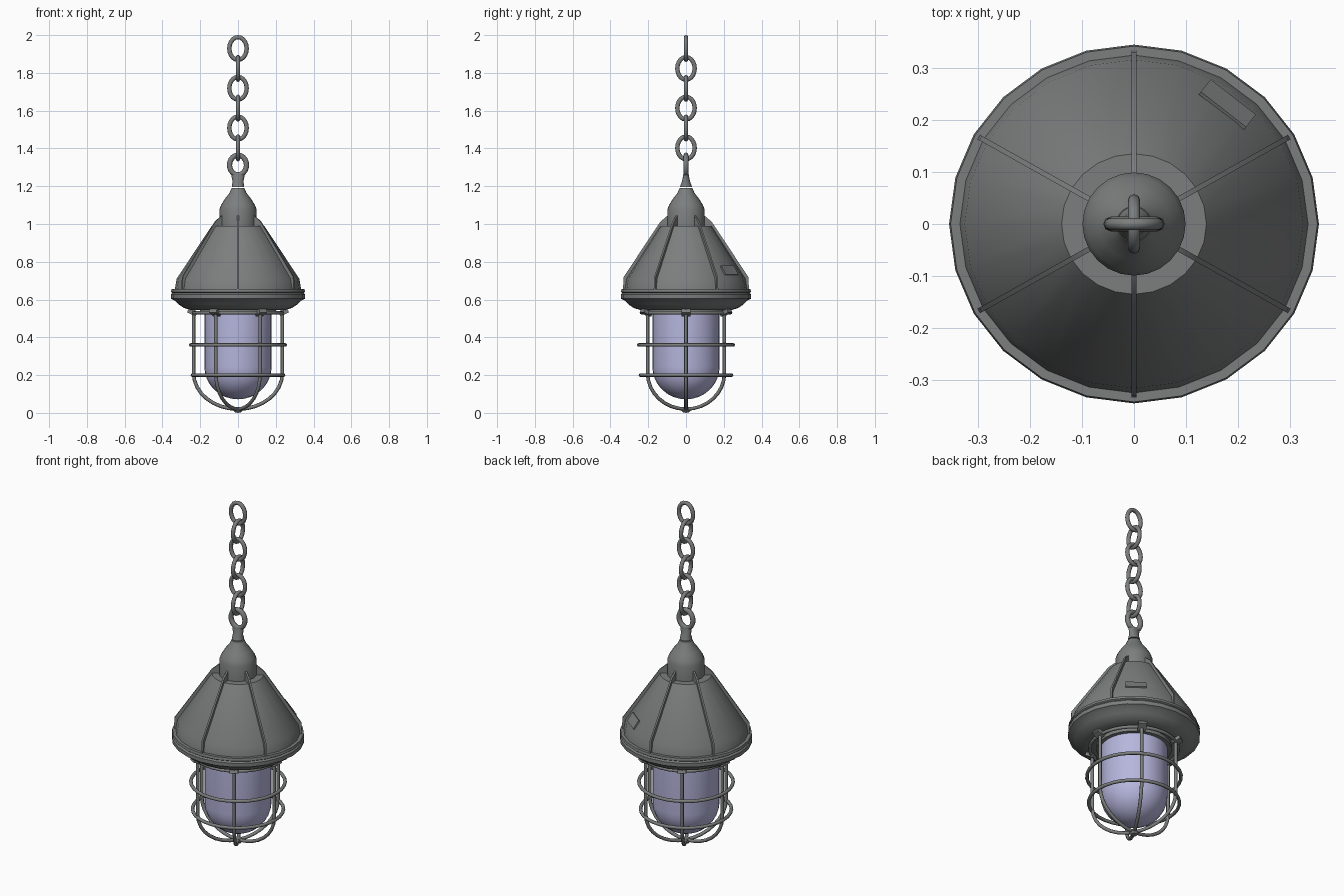
import bpy, bmesh
from math import sin, cos, pi, radians
from mathutils import Matrix

if "Cube" in bpy.data.objects:
    bpy.data.objects.remove(bpy.data.objects["Cube"])


def material(name, rgb):
    m = bpy.data.materials.new(name)
    m.use_nodes = True
    m.diffuse_color = (*rgb, 1)
    m.node_tree.nodes["Principled BSDF"].inputs["Base Color"].default_value = (*rgb, 1)
    return m


METAL = material("grey painted metal", (0.2, 0.21, 0.205))
GLASS = material("lavender glass", (0.47, 0.47, 0.73))


def finish(obj, mat, angle=35):
    obj.data.materials.append(mat)
    bpy.ops.object.select_all(action='DESELECT')
    obj.select_set(True)
    bpy.context.view_layer.objects.active = obj
    if obj.type == 'CURVE':
        bpy.ops.object.convert(target='MESH')
    bpy.ops.object.shade_smooth_by_angle(angle=radians(angle))
    return obj


def from_bmesh(name, bm, mat, angle=35):
    bmesh.ops.recalc_face_normals(bm, faces=bm.faces)
    me = bpy.data.meshes.new(name)
    bm.to_mesh(me)
    bm.free()
    obj = bpy.data.objects.new(name, me)
    bpy.context.collection.objects.link(obj)
    return finish(obj, mat, angle)


def lathe(name, profile, mat, segments=24, y_scale=1.0):
    """Spin an (r, z) profile around the vertical axis."""
    bm = bmesh.new()
    verts = [bm.verts.new((r, 0, z)) for r, z in profile]
    edges = [bm.edges.new(pair) for pair in zip(verts, verts[1:])]
    bmesh.ops.spin(bm, geom=verts + edges, cent=(0, 0, 0), axis=(0, 0, 1),
                   angle=2 * pi, steps=segments, use_duplicate=False)
    bmesh.ops.remove_doubles(bm, verts=bm.verts, dist=0.0005)
    bmesh.ops.scale(bm, vec=(1, y_scale, 1), verts=bm.verts)
    return from_bmesh(name, bm, mat)


def wire(name, points, radius, closed=False, resolution=2):
    """Round bar that follows a path."""
    cu = bpy.data.curves.new(name, 'CURVE')
    cu.dimensions = '3D'
    cu.bevel_depth = radius
    cu.bevel_resolution = resolution
    cu.use_fill_caps = not closed
    sp = cu.splines.new('POLY')
    sp.points.add(len(points) - 1)
    for p, co in zip(sp.points, points):
        p.co = (*co, 1)
    sp.use_cyclic_u = closed
    obj = bpy.data.objects.new(name, cu)
    bpy.context.collection.objects.link(obj)
    return finish(obj, METAL, 60)


def ellipse(rx, ry, n):
    return [(rx * cos(2 * pi * i / n), ry * sin(2 * pi * i / n)) for i in range(n)]


def box(name, size, matrix, mat):
    bm = bmesh.new()
    bmesh.ops.create_cube(bm, size=1)
    bmesh.ops.scale(bm, vec=size, verts=bm.verts)
    bmesh.ops.transform(bm, matrix=matrix, verts=bm.verts)
    return from_bmesh(name, bm, mat)


# Shade with flat shoulder, bulging rim and closed underside
SQUASH = 0.97
lathe("shade", [(0, 0.99), (0.139, 0.99), (0.325, 0.71), (0.335, 0.65)], METAL, 24, SQUASH)
lathe("rim", [(0.32, 0.655), (0.352, 0.655), (0.355, 0.64), (0.348, 0.635), (0.355, 0.627),
              (0.355, 0.605), (0.335, 0.595), (0.315, 0.575), (0.285, 0.555),
              (0.25, 0.545), (0, 0.545)], METAL, 24, SQUASH)

# Domed cap above the shade
lathe("cap", [(0.099, 0.985), (0.099, 1.075), (0.09, 1.1), (0.068, 1.135),
              (0.045, 1.165), (0.034, 1.19), (0, 1.19)], METAL)

# Six radial ribs
RIB = [(0.09, 0.98), (0.09, 1.05), (0.1, 1.045), (0.14, 1.012),
       (0.34, 0.72), (0.344, 0.65), (0.3, 0.65)]
for i in range(6):
    bm = bmesh.new()
    face = bm.faces.new([bm.verts.new((r, -0.005, z)) for r, z in RIB])
    ext = bmesh.ops.extrude_face_region(bm, geom=[face])
    bmesh.ops.translate(bm, vec=(0, 0.01, 0),
                        verts=[v for v in ext["geom"] if isinstance(v, bmesh.types.BMVert)])
    bmesh.ops.rotate(bm, matrix=Matrix.Rotation(radians(30 + 60 * i), 3, 'Z'), verts=bm.verts)
    bmesh.ops.scale(bm, vec=(1, SQUASH, 1), verts=bm.verts)
    from_bmesh(f"rib_{i + 1}", bm, METAL)

# Thin plate lying on the back slope
slope = Matrix.Rotation(radians(56.4), 4, 'Y')
box("name_plate", (0.055, 0.11, 0.008),
    Matrix.Rotation(radians(52), 4, 'Z') @ Matrix.Translation((0.291, 0, 0.754)) @ slope, METAL)

# Hanging eye: stem flattened towards the top, then a ring
stem = lathe("eye_stem", [(0, 1.196), (0.033, 1.196), (0.029, 1.225),
                          (0.036, 1.262), (0, 1.262)], METAL, 16)
for v in stem.data.vertices:
    v.co.y *= 1 - 0.6 * (v.co.z - 1.196) / 0.066
wire("eye_ring", [(x, 0, 1.312 + z) for x, z in ellipse(0.045, 0.052, 20)], 0.014, True)

# Chain of alternating links
for i in range(6):
    z0 = 1.403 + i * 0.1052
    pts = [((0, a, z0 + b) if i % 2 == 0 else (a, 0, z0 + b))
           for a, b in ellipse(0.046, 0.06, 20)]
    wire(f"chain_link_{i + 1}", pts, 0.0115, True)

# Glass globe and its collar
dome = [(0.178 * cos(i * pi / 16), 0.245 - 0.173 * sin(i * pi / 16)) for i in range(8)]
lathe("glass_globe", [(0, 0.53), (0.178, 0.53)] + dome + [(0, 0.072)], GLASS, 32)
lathe("globe_collar", [(0, 0.55), (0.2, 0.55), (0.2, 0.525), (0, 0.525)], METAL)

# Guard cage: three arches crossing underneath, with hoops
R = 0.235
arch = [(R, 0.545)] + [(R * cos(i * pi / 16), 0.21 - 0.19 * sin(i * pi / 16))
                       for i in range(17)] + [(-R, 0.545)]
for i in range(3):
    c, s = cos(i * pi / 3), sin(i * pi / 3)
    wire(f"cage_arch_{i + 1}", [(r * c, r * s, z) for r, z in arch], 0.0095)
for name, radius, z in (("upper", 0.235, 0.53), ("middle", 0.25, 0.36), ("lower", 0.241, 0.2)):
    wire(f"cage_hoop_{name}", [(x, y, z) for x, y in ellipse(radius, radius, 32)], 0.0095, True)
lathe("cage_boss", [(0, 0.0), (0.018, 0.004), (0.025, 0.015), (0.018, 0.03), (0, 0.032)], METAL, 12)

# Clips that hold the cage to the underside
for i in range(6):
    box(f"cage_clip_{i + 1}", (0.05, 0.045, 0.02),
        Matrix.Rotation(i * pi / 3, 4, 'Z') @ Matrix.Translation((0.243, 0, 0.531))
        @ Matrix.Rotation(radians(-25), 4, 'Y'), METAL)
